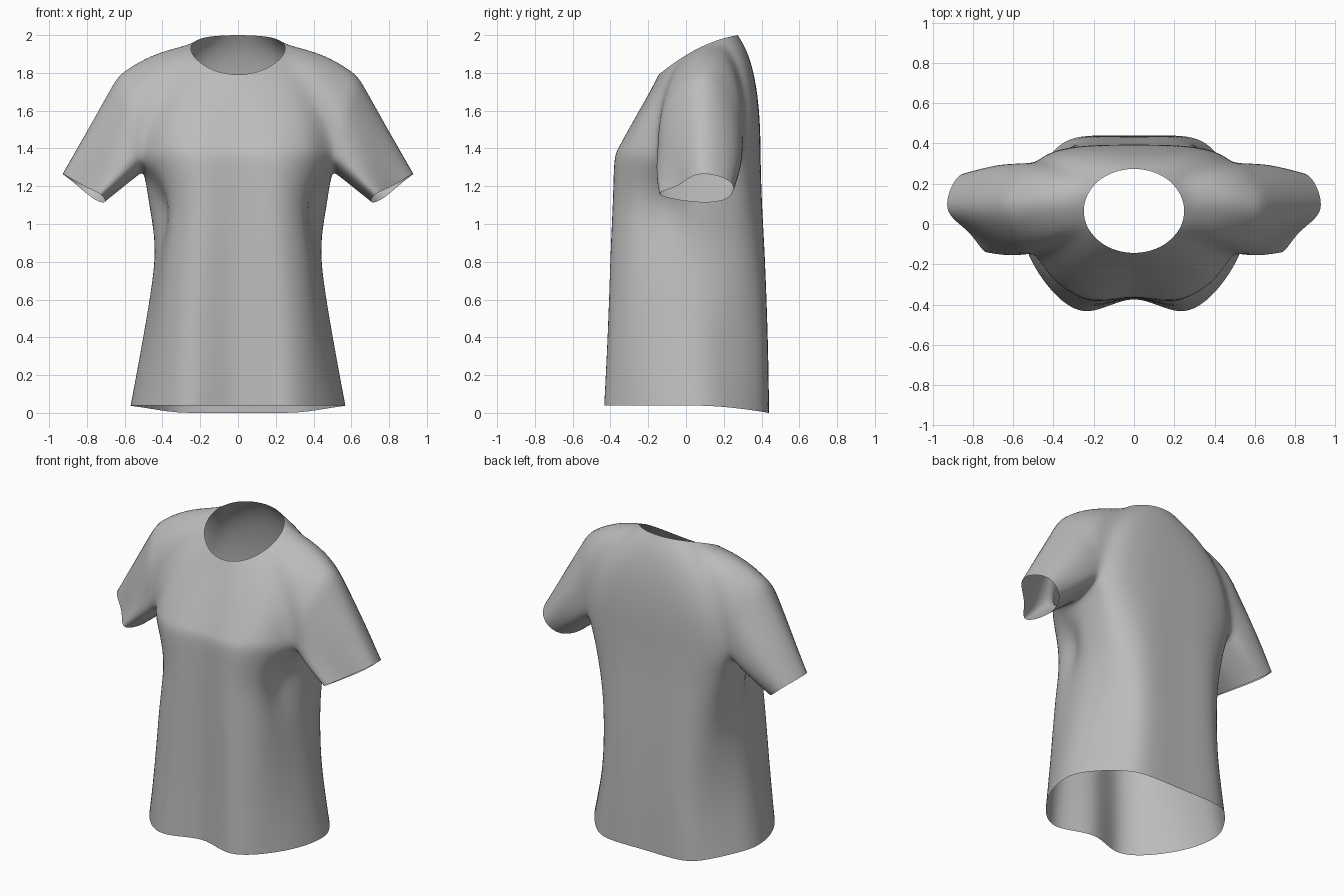
import bpy
import bmesh
from math import sin, cos, pi, radians
from mathutils import Vector

cube = bpy.data.objects.get("Cube")
if cube:
    bpy.data.objects.remove(cube)


def refine(points, before, after):
    """Insert a spline midpoint into every span; before/after set the end tangents."""
    p = [before] + points + [after]
    out = []
    for a, b, c, d in zip(p, p[1:], p[2:], p[3:]):
        out += [b, (9 * (b + c) - a - d) / 16]
    return out + [points[-1]]


def flip(v):
    return Vector((-v.x, v.y, v.z))


def half_ring(points):
    """Half of a left-right symmetric ring, front centre to back centre."""
    return refine(points, flip(points[1]), flip(points[-2]))


def closed_ring(points):
    return refine(points + points[:1], points[-1], points[1])[:-1]


def vectors(rows):
    return [Vector(r) for r in rows]


def skin(bm, rows, closed=False):
    """Quads between successive rows of points."""
    grid = [[bm.verts.new(p) for p in row] for row in rows]
    n = len(grid[0])
    for upper, lower in zip(grid, grid[1:]):
        for i in range(n if closed else n - 1):
            j = (i + 1) % n
            bm.faces.new((upper[i], lower[i], lower[j], upper[j]))


# Neckline, tilted up towards the back
neck = []
for degrees in (0, 22, 42, 62, 78, 95, 112, 128, 142, 160, 180):
    a = radians(degrees)
    neck.append(Vector((.25 * sin(a), .065 - .21 * cos(a),
                        1.895 - .105 * cos(a) + .035 * sin(a) ** 2)))

# Yoke: guide ring over the shoulders, then the ring where body and sleeves part
guide = vectors([
    (0, -.30, 1.49), (.16, -.31, 1.50), (.36, -.265, 1.57), (.46, -.175, 1.67),
    (.49, -.08, 1.82), (.47, .12, 1.925), (.5, .27, 1.88),
    (.46, .355, 1.76), (.36, .39, 1.78), (.2, .4, 1.82), (0, .4, 1.84)])
split = vectors([
    (0, -.36, 1.36), (.22, -.385, 1.36), (.4, -.29, 1.36), (.5, -.15, 1.34),
    (.565, -.14, 1.58), (.648, .085, 1.805), (.58, .295, 1.58),
    (.51, .295, 1.34), (.42, .355, 1.35), (.25, .39, 1.34), (0, .395, 1.34)])
yoke = []
for step in range(8):
    t = step / 7
    yoke.append(half_ring([(1 - t) ** 2 * a + 2 * t * (1 - t) * b + t * t * c
                           for a, b, c in zip(neck, guide, split)]))
arm_line = yoke[-1]
armpit = Vector((.5, .08, 1.27))
underarm = refine([split[3], armpit, split[7]], split[2], split[8])[1:-1]

# Body: plan sections (x, y) from chest to hem
sections = [
    (1.34, [(0, -.36), (.22, -.385), (.4, -.29), (.5, -.15), (.5, .08),
            (.5, .28), (.42, .355), (.25, .39), (0, .395)]),
    (1.1, [(0, -.36), (.21, -.395), (.36, -.265), (.365, -.09), (.465, .05),
           (.46, .24), (.39, .345), (.24, .4), (0, .4)]),
    (.82, [(0, -.36), (.21, -.41), (.37, -.295), (.415, -.115), (.44, .07),
           (.415, .24), (.35, .355), (.23, .415), (0, .415)]),
    (.4, [(0, -.36), (.22, -.425), (.38, -.33), (.475, -.13), (.505, .07),
          (.44, .225), (.35, .36), (.24, .43), (0, .43)]),
    (.04, [(0, -.36), (.23, -.445), (.4, -.345), (.535, -.135), (.572, .08),
           (.505, .23), (.395, .37), (.27, .437), (0, .437)])]
rings = [half_ring([Vector((x, y, z)) for x, y in plan]) for z, plan in sections]
columns = [refine(list(c), 2 * c[0] - c[1], 2 * c[-1] - c[-2]) for c in zip(*rings)]
body = [list(r) for r in zip(*columns)]
body[0] = arm_line[:7] + underarm + arm_line[14:]
for p in body[-1]:
    p.z -= .21 * max(p.y, 0) ** 2      # hem dips at the back

# Sleeve: armhole ring blended into the cuff
armhole = arm_line[6:15] + underarm[::-1]
cuff = closed_ring(vectors([
    (.72, -.16, 1.155), (.815, -.04, 1.2), (.937, .07, 1.272),
    (.875, .245, 1.225), (.77, .23, 1.135), (.705, .07, 1.112)]))
sleeve = []
for step in range(7):
    t = step / 6
    ring = [a.lerp(b, t) for a, b in zip(armhole, cuff)]
    for p in ring:
        p.y = .07 + (p.y - .07) * (1 + .06 * sin(pi * t))
    sleeve.append(ring)

bm = bmesh.new()
skin(bm, yoke)
skin(bm, body)
skin(bm, sleeve, closed=True)
bmesh.ops.remove_doubles(bm, verts=bm.verts, dist=.0005)
bmesh.ops.recalc_face_normals(bm, faces=bm.faces)
# Make the cloth face outwards
back = max(bm.faces, key=lambda f: f.calc_center_median().y)
if back.normal.y < 0:
    bmesh.ops.reverse_faces(bm, faces=bm.faces)
mesh = bpy.data.meshes.new("shirt")
bm.to_mesh(mesh)
bm.free()
shirt = bpy.data.objects.new("shirt", mesh)
bpy.context.collection.objects.link(shirt)

# Cloth colour
cloth = bpy.data.materials.new("grey_cloth")
cloth.use_nodes = True
colour = (.5, .5, .5, 1)
cloth.diffuse_color = colour
cloth.node_tree.nodes["Principled BSDF"].inputs["Base Color"].default_value = colour
mesh.materials.append(cloth)

# Mirror and smooth
mirror = shirt.modifiers.new("mirror", "MIRROR")
mirror.use_clip = True
mirror.merge_threshold = .002
smooth = shirt.modifiers.new("smooth", "SUBSURF")
smooth.levels = smooth.render_levels = 2
for polygon in mesh.polygons:
    polygon.use_smooth = True
